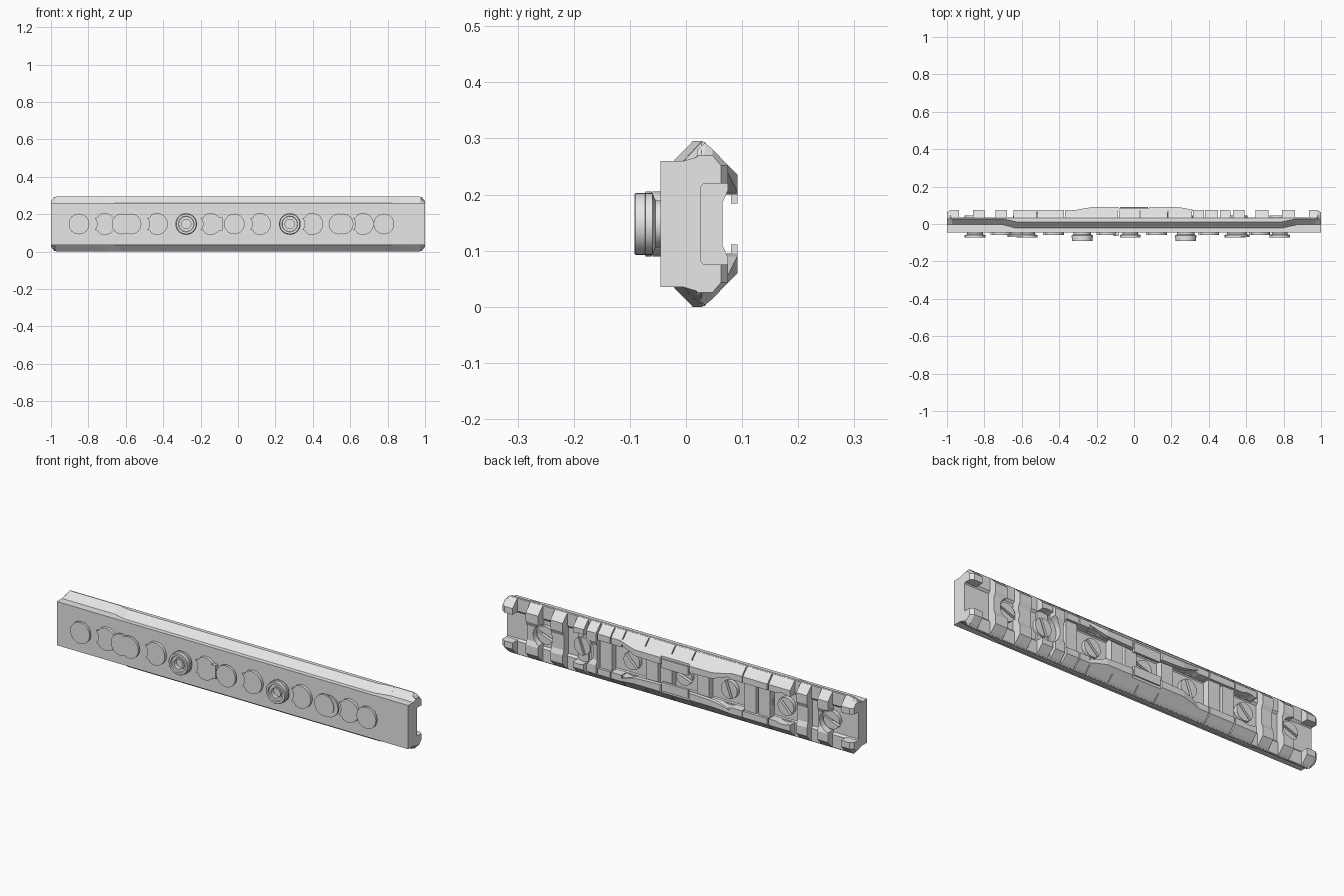
import bpy, bmesh, math

if "Cube" in bpy.data.objects:
    bpy.data.objects.remove(bpy.data.objects["Cube"])

ZC = 0.1475  # mid height of the rail

grey = bpy.data.materials.new("plain grey")
grey.diffuse_color = (0.8, 0.8, 0.8, 1)
grey.use_nodes = True
grey.node_tree.nodes["Principled BSDF"].inputs["Base Color"].default_value = grey.diffuse_color


def finish(name, bm):
    bmesh.ops.recalc_face_normals(bm, faces=bm.faces)
    me = bpy.data.meshes.new(name)
    bm.to_mesh(me)
    bm.free()
    me.materials.append(grey)
    ob = bpy.data.objects.new(name, me)
    bpy.context.collection.objects.link(ob)
    return ob


def flip(pts):
    """Mirror (y, z) points across the mid height."""
    return [(y, 2 * ZC - z) for y, z in pts]


def sym(pts):
    """Close an upper half profile with its mirror image."""
    return pts + flip(pts)[::-1]


def clamp(pts, h, ymax=1):
    return [(min(y, ymax), max(ZC - h, min(ZC + h, z))) for y, z in pts]


def add_loft(bm, stations):
    """Skin a list of (x, [(y, z), ...]) sections, with end caps."""
    rings = [[bm.verts.new((x, y, z)) for y, z in pts] for x, pts in stations]
    n = len(rings[0])
    for a, b in zip(rings, rings[1:]):
        for i in range(n):
            j = (i + 1) % n
            bm.faces.new((a[i], a[j], b[j], b[i]))
    bm.faces.new(rings[0])
    bm.faces.new(rings[-1])


def lofts(name, parts, mirror=False):
    bm = bmesh.new()
    for st in parts:
        add_loft(bm, st)
        if mirror:
            add_loft(bm, [(x, flip(p)) for x, p in st])
    return finish(name, bm)


def add_plate(bm, outline, y0, y1):
    """Extrude an (x, z) outline along y."""
    a = [bm.verts.new((x, y0, z)) for x, z in outline]
    b = [bm.verts.new((x, y1, z)) for x, z in outline]
    bm.faces.new(a)
    bm.faces.new(b)
    for i in range(len(a)):
        j = (i + 1) % len(a)
        bm.faces.new((a[i], a[j], b[j], b[i]))


def arc(cx, cz, r, a0, a1, n=20):
    return [(cx + r * math.cos(math.radians(a0 + (a1 - a0) * i / n)),
             cz + r * math.sin(math.radians(a0 + (a1 - a0) * i / n))) for i in range(n + 1)]


def lathe(name, x, prof, n=40):
    """Turn an (r, y) profile round the y axis at x; capped at both ends."""
    bm = bmesh.new()
    rings = [[bm.verts.new((x + r * math.cos(2 * math.pi * i / n), y,
                            ZC + r * math.sin(2 * math.pi * i / n))) for i in range(n)]
             for r, y in prof]
    for a, b in zip(rings, rings[1:]):
        for i in range(n):
            j = (i + 1) % n
            bm.faces.new((a[i], a[j], b[j], b[i]))
    bm.faces.new(rings[0])
    bm.faces.new(rings[-1])
    ob = finish(name, bm)
    ob.data.shade_smooth()
    ob.data.set_sharp_from_angle(angle=math.radians(30))
    return ob


# Main bar with chamfered ends and a shallow channel along the back
core = sym([(-0.045, 0.26), (-0.004, 0.26), (0.028, 0.294), (0.033, 0.294),
            (0.036, 0.291), (0.036, 0.225), (0.027, 0.215)])
lofts("rail_body", [[(-1, clamp(core, 0.122)), (-0.972, core),
                     (0.972, core), (1, clamp(core, 0.122))]])


# Raised strips along the top and bottom edges, fading out at the ends
def strip(t):
    return [(-0.004 - 0.018 * t, 0.26), (0.028 - 0.016 * t, 0.295), (0.03, 0.295),
            (0.03, 0.25), (-0.004, 0.25)]


lofts("edge_strip", [[(-0.7, strip(0.02)), (-0.63, strip(1)), (0.79, strip(1)),
                      (0.87, strip(0.02))]], mirror=True)

# Cross teeth on the back
outer = [(0.02, 0.28), (0.034, 0.292), (0.047, 0.281), (0.075, 0.252)]
tooth = sym(outer + [(0.075, 0.208), (0.065, 0.185)])
teeth = lofts("cross_teeth", [[(a, tooth), (b, tooth)] for a, b in (
    (-0.86, -0.80), (-0.74, -0.68), (0.46, 0.515), (0.53, 0.59), (0.65, 0.72), (0.79, 0.86))])

# Paired lugs at both ends
lug = outer + [(0.075, 0.22), (0.02, 0.22)]
ends = []
for s in (-1, 1):
    ends.append([(s * 0.935, lug), (s * 0.982, lug), (s * 1.0, clamp(lug, 0.122, 0.062))])
lofts("end_lugs", ends, mirror=True)

# Side walls of the middle section, split by narrow slits
walls = lofts("side_walls", [[(a, lug), (b, lug)] for a, b in (
    (-0.645, -0.522), (-0.515, -0.375), (-0.37, -0.085), (-0.08, 0.03), (0.035, 0.18),
    (0.185, 0.31), (0.315, 0.375), (0.38, 0.45))], mirror=True)

# Lower cross bars inside the middle section
low = sym([(0.02, 0.24), (0.062, 0.24)])
bars = lofts("inner_bars", [[(c - 0.033, low), (c + 0.033, low)] for c in (
    -0.49, -0.41, -0.14, 0.07, 0.15, 0.412)])

# Round bores through teeth, walls and bars
bolts = (-0.86, -0.6, -0.277, -0.02, 0.277, 0.56, 0.77)
bm = bmesh.new()
for x in bolts:
    r = 0.055 if abs(x) > 0.7 or abs(x) < 0.1 else 0.08
    add_plate(bm, arc(x, ZC, r, 0, 351, 39), 0.0365, 0.2)
cutter = finish("bore_cutter", bm)
cutter.hide_render = True
for ob in (teeth, walls, bars):
    m = ob.modifiers.new("bores", 'BOOLEAN')
    m.operation, m.solver, m.object = 'DIFFERENCE', 'EXACT', cutter
dg = bpy.context.evaluated_depsgraph_get()
new = [(ob, bpy.data.meshes.new_from_object(ob.evaluated_get(dg))) for ob in (teeth, walls, bars)]
for ob, me in new:
    ob.modifiers.clear()
    ob.data = me
bpy.data.objects.remove(cutter)

# Slotted screw heads seen from the back: two half discs each
for k, x in enumerate(bolts):
    bm = bmesh.new()
    turn = 20 + 25 * (k % 3)
    for h in (0, 180):
        add_plate(bm, arc(x, ZC, 0.046, turn + h + 8, turn + h + 172, 18), 0.02, 0.046)
    finish("slotted_screw", bm)


# Flared guards over the middle, with a centre tab on each
def guard(y, zi):
    return [(0.07, 0.257), (y, 0.327 - y), (y, zi), (0.07, zi)]


lofts("centre_guard", [[(-0.315, guard(0.074, 0.24)), (-0.27, guard(0.083, 0.222)),
                        (-0.21, guard(0.0915, 0.205)), (-0.085, guard(0.0915, 0.2)),
                        (-0.08, guard(0.085, 0.2)), (0.08, guard(0.085, 0.2)),
                        (0.085, guard(0.0915, 0.2)), (0.23, guard(0.0915, 0.205)),
                        (0.28, guard(0.083, 0.222)), (0.325, guard(0.074, 0.24))]], mirror=True)
tab = [(0.08, 0.23), (0.092, 0.23), (0.092, 0.184), (0.08, 0.184)]
lofts("guard_tab", [[(-0.075, tab), (0.075, tab)]], mirror=True)

# Mushroom studs on the front
for x, y in ((-0.85, -0.072), (-0.62, -0.07), (-0.572, -0.072), (-0.02, -0.072),
             (0.54, -0.072), (0.562, -0.069), (0.78, -0.072)):
    lathe("front_stud", x, [(0.042, -0.04), (0.042, -0.054), (0.055, -0.06), (0.055, y)])

# Two taller front bosses with stepped sockets
for x in (-0.277, 0.277):
    lathe("front_boss", x, [(0.046, -0.04), (0.046, -0.056), (0.058, -0.062), (0.058, -0.072),
                            (0.055, -0.073), (0.055, -0.09), (0.053, -0.092), (0.042, -0.092),
                            (0.040, -0.086), (0.032, -0.086), (0.032, -0.09), (0.025, -0.09),
                            (0.025, -0.07)])

# Crescent keys between the studs
for x in (-0.713, -0.433, -0.147, 0.118, 0.397, 0.668):
    bm = bmesh.new()
    outline = arc(x, ZC, 0.058, 118, -118, 28) + [(x - 0.04, ZC - 0.034)]
    outline += arc(x - 0.085, ZC, 0.045, -45, 45, 10) + [(x - 0.04, ZC + 0.034)]
    add_plate(bm, outline, -0.06, -0.04)
    finish("crescent_key", bm)

# Small stop block beside the middle stud
stop = sym([(-0.064, ZC + 0.034), (-0.04, ZC + 0.034)][::-1])
lofts("stop_block", [[(-0.11, stop), (-0.083, stop)]])
